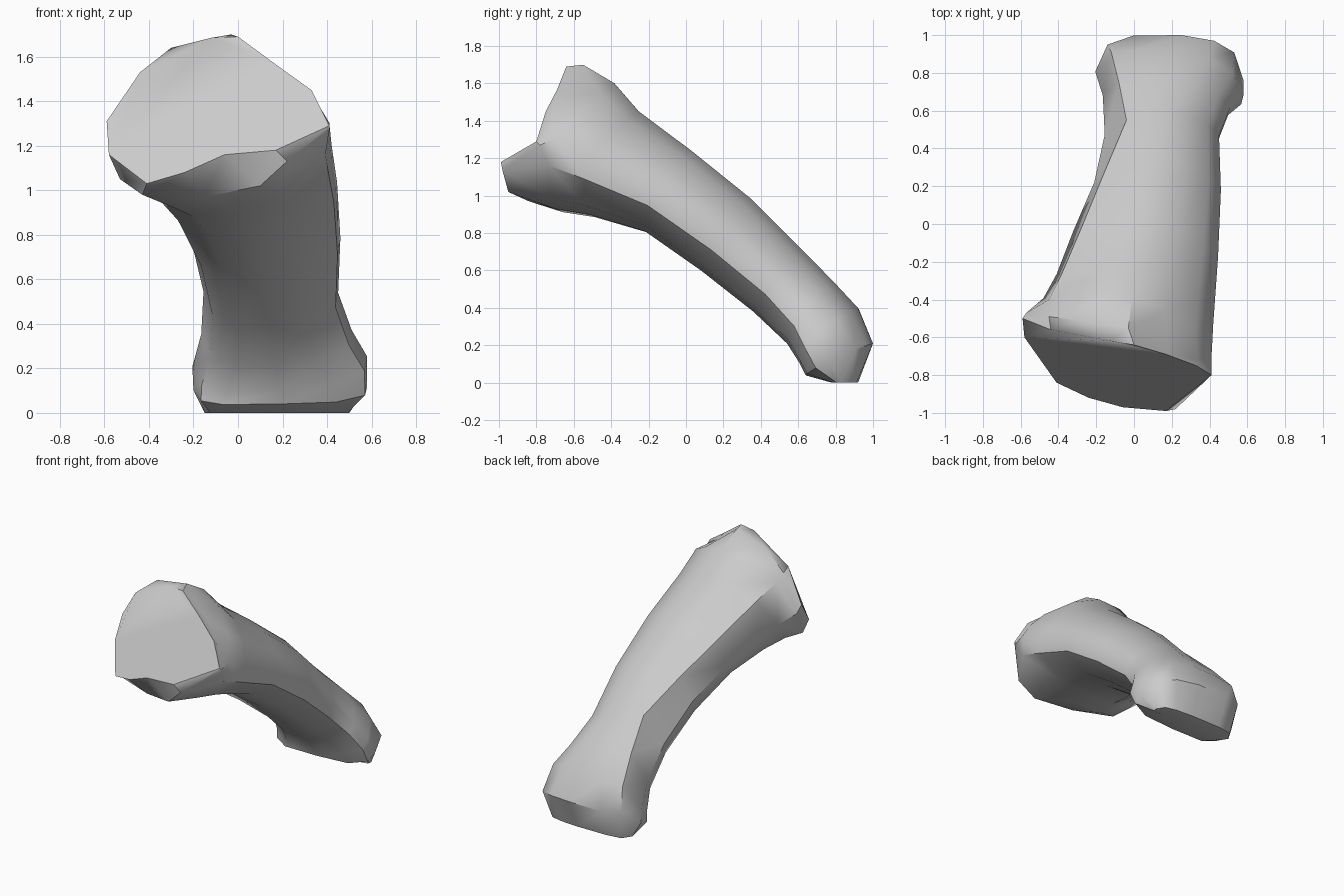
import bpy, bmesh
from mathutils import Vector

# Bone cross-section, clockwise from the left flank (u across, v from underside to top)
PROFILE = [(-1, -.05), (-.77, .6), (-.3, .96), (.05, 1), (.43, .78), (.8, .38),
           (1, -.08), (.96, -.45), (.48, -.88), (0, -1), (-.5, -1), (-.86, -.65)]

# Flat oval head face, and the rounded rim and chin behind it
FACE = [(-.59, -.5, 1.31), (-.44, -.56, 1.53), (-.12, -.62, 1.685), (0, -.64, 1.69),
        (.17, -.69, 1.565), (.33, -.75, 1.45), (.41, -.8, 1.29), (.17, -.99, 1.18),
        (-.06, -.97, 1.16), (-.24, -.92, 1.08), (-.41, -.84, 1.03), (-.58, -.6, 1.16)]
RIM = [(-.57, -.47, 1.25), (-.45, -.49, 1.51), (-.3, -.51, 1.64), (-.03, -.55, 1.7),
       (.18, -.63, 1.54), (.34, -.72, 1.41), (.41, -.78, 1.27), (.22, -.98, 1.13),
       (.1, -.95, 1.02), (-.15, -.84, .97), (-.43, -.74, .98), (-.53, -.6, 1.05)]

# Stations: top (y, z), underside (y, z), left x, right x, squareness, skew, upper-left ridge
STATIONS = [
    ((-.38, 1.60), (-.70, .93), -.48, .41, .95, .16, (-.45, -.40, 1.47)),
    ((-.25, 1.45), (-.52, .90), -.41, .42, .95, .13, (-.385, -.27, 1.37)),
    ((.03, 1.24), (-.22, .81), -.32, .445, .95, .07, (-.27, 0, 1.17)),
    ((.34, .99), (.08, .60), -.21, .46, .95, .02, (-.15, .29, .96)),
    ((.60, .73), (.36, .38), -.155, .45, .95, 0, (-.04, .55, .75)),
    ((.78, .55), (.54, .21), -.165, .51, .85, .03, (-.08, .75, .56)),
    ((.92, .40), (.61, .10), -.205, .58, .75, .06, (-.12, .91, .38)),
    ((1.0, .21), (.64, .04), -.20, .58, .6, .02, (-.14, .95, .22)),
    ((.92, 0), (.78, 0), -.15, .50, .55, 0, None),
]


def ring(top, bottom, left, right, k, skew, ridge):
    def square(n):
        return (1 if n > 0 else -1) * abs(n) ** k
    pts = []
    for u, v in PROFILE:
        x = (left + right) / 2 + square(u) * (right - left) / 2
        y, z = Vector(bottom).lerp(Vector(top), (square(v) + 1) / 2)
        # left side sits further back along the bone than the right, mid-flank most
        s = skew * u * (1 - .5 * abs(v))
        pts.append((x, y - s, z + .45 * s))
    if ridge:
        pts[1] = ridge
    return pts


# Loft head, shaft and foot into one bone
rings = [FACE, RIM] + [ring(*s) for s in STATIONS]
bm = bmesh.new()
loops = [[bm.verts.new(p) for p in r] for r in rings]
n = len(PROFILE)
for a, b in zip(loops, loops[1:]):
    for i in range(n):
        j = (i + 1) % n
        bm.faces.new((a[i], a[j], b[j], b[i]))
bm.faces.new(loops[0])
bm.faces.new(loops[-1])
bmesh.ops.recalc_face_normals(bm, faces=bm.faces)
mesh = bpy.data.meshes.new("bone")
bm.to_mesh(mesh)
bm.free()
bone = bpy.data.objects.new("bone", mesh)
bpy.context.collection.objects.link(bone)
bpy.context.view_layer.objects.active = bone
bone.select_set(True)
bpy.ops.object.shade_smooth_by_angle(angle=0.7)
